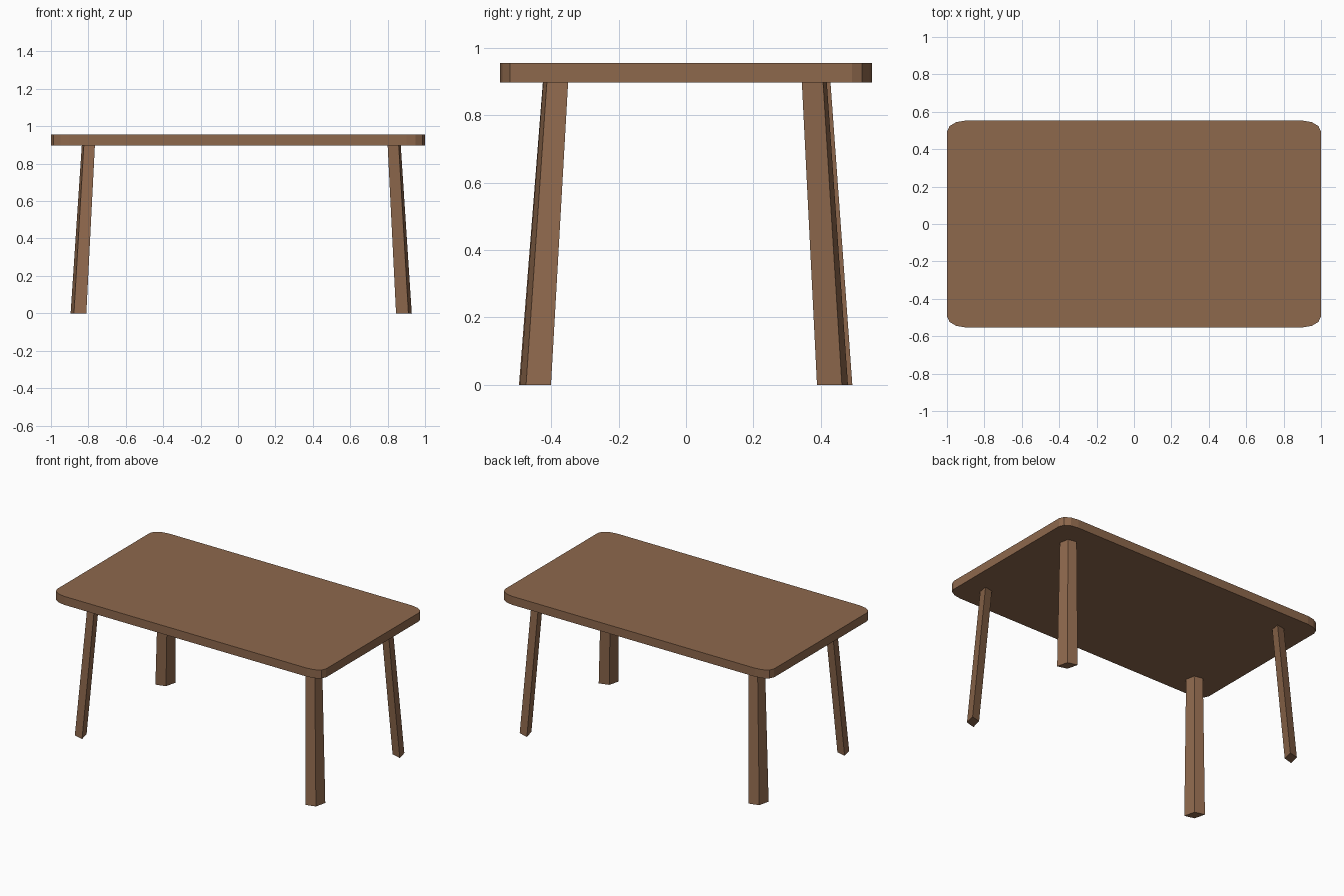
import bpy, bmesh
from math import sin, cos, pi

cube = bpy.data.objects.get("Cube")
if cube:
    bpy.data.objects.remove(cube)

# Single wood colour
wood = bpy.data.materials.new("brown_wood")
wood.use_nodes = True
color = (0.27, 0.138, 0.073, 1)
wood.diffuse_color = color
wood.node_tree.nodes["Principled BSDF"].inputs["Base Color"].default_value = color


def loft(name, bottom, top, z0, z1):
    """Solid between two matching horizontal outlines."""
    bm = bmesh.new()
    low = [bm.verts.new((x, y, z0)) for x, y in bottom]
    high = [bm.verts.new((x, y, z1)) for x, y in top]
    bm.faces.new(low)
    bm.faces.new(high)
    for i in range(len(low)):
        j = (i + 1) % len(low)
        bm.faces.new((low[i], low[j], high[j], high[i]))
    bmesh.ops.recalc_face_normals(bm, faces=bm.faces)
    mesh = bpy.data.meshes.new(name)
    bm.to_mesh(mesh)
    bm.free()
    mesh.materials.append(wood)
    obj = bpy.data.objects.new(name, mesh)
    bpy.context.collection.objects.link(obj)
    return obj


def rounded_outline(hx, hy, rx, ry, steps=3):
    """Rectangle with elliptical corners."""
    points = []
    for quarter, (sx, sy) in enumerate(((1, 1), (-1, 1), (-1, -1), (1, -1))):
        for i in range(steps + 1):
            a = (quarter + i / steps) * pi / 2
            points.append((sx * (hx - rx) + rx * cos(a),
                           sy * (hy - ry) + ry * sin(a)))
    return points


def leg_outline(cx, cy, hx, hy, skew):
    """Four-sided section whose outer corner is pulled in along the diagonal."""
    sx, sy = (1 if cx > 0 else -1), (1 if cy > 0 else -1)
    corners = ((-hx, hy), (hx - skew, hy - skew), (hx, -hy), (skew - hx, skew - hy))
    return [(cx + sx * x, cy + sy * y) for x, y in corners]


# Table top
slab = rounded_outline(1.0, 0.553, 0.1, 0.06)
loft("table_top", slab, slab, 0.898, 0.955)

# Splayed legs: foot centre, head centre
legs = {
    "front_left_leg": ((0.887, -0.447), (0.835, -0.387)),
    "front_right_leg": ((-0.853, -0.45), (-0.80, -0.388)),
    "back_left_leg": ((0.887, 0.435), (0.835, 0.381)),
    "back_right_leg": ((-0.853, 0.448), (-0.80, 0.392)),
}
for name, (foot, head) in legs.items():
    loft(name, leg_outline(*foot, 0.042, 0.046, 0.018),
         leg_outline(*head, 0.035, 0.037, 0.011), 0, 0.9)
